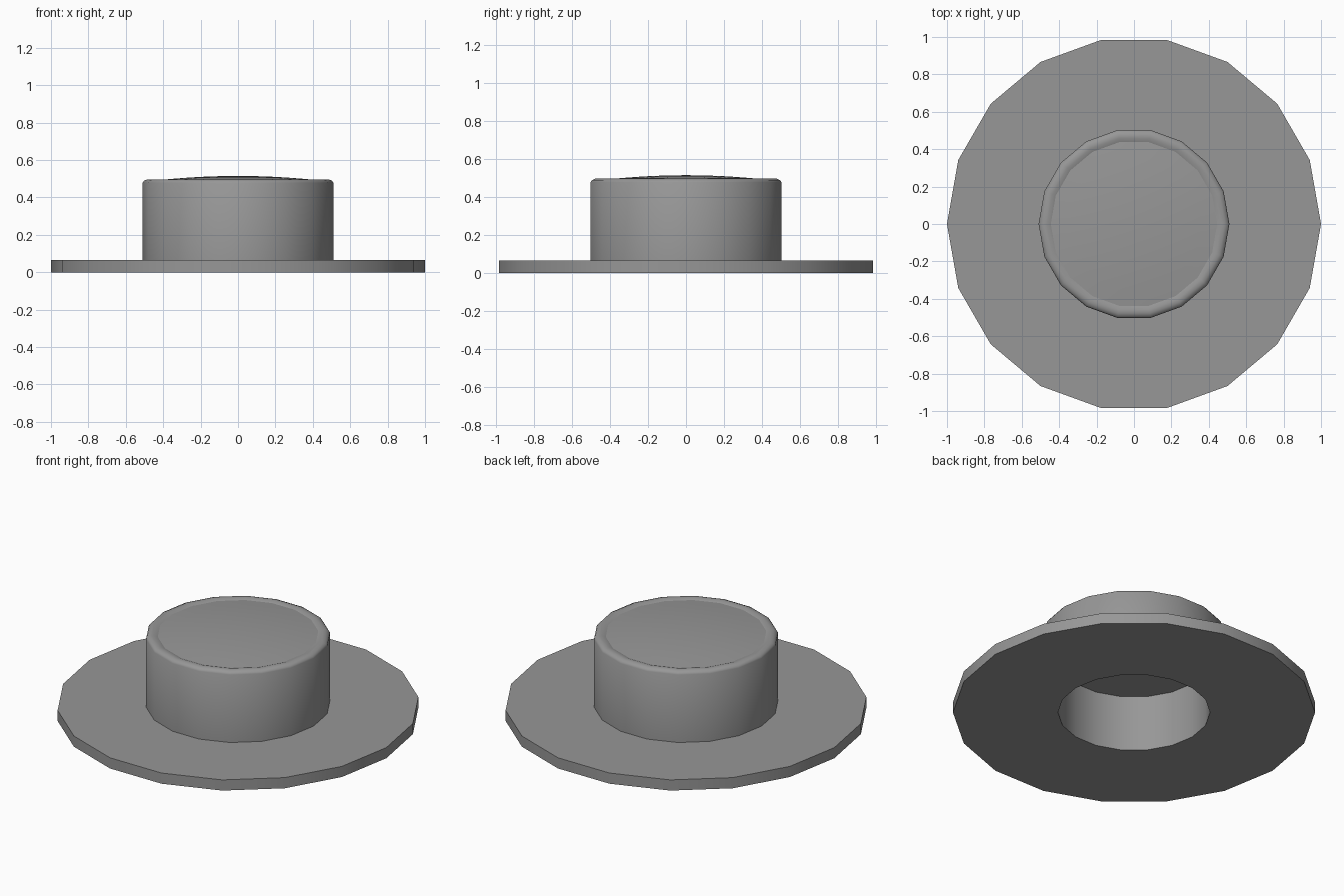
import bpy, bmesh, math

cube = bpy.data.objects.get("Cube")
if cube:
    bpy.data.objects.remove(cube, do_unlink=True)

SIDES = 18
CROWN = 0.51
HOLE = 0.42
BRIM_TOP = 0.065
CEILING = 0.34

grey = bpy.data.materials.new("mid grey")
grey.use_nodes = True
colour = (0.31, 0.31, 0.31, 1)
grey.diffuse_color = colour
grey.node_tree.nodes["Principled BSDF"].inputs["Base Color"].default_value = colour


def lathe(name, profile):
    """Spin (radius, height) points, listed bottom-outside to top, about z."""
    bm = bmesh.new()
    rings = []
    for r, z in profile:
        count = SIDES if r > 0 else 1
        rings.append([bm.verts.new((r * math.cos(math.tau * i / SIDES),
                                    r * math.sin(math.tau * i / SIDES), z))
                      for i in range(count)])
    for low, high in zip(rings, rings[1:]):
        for i in range(SIDES):
            j = (i + 1) % SIDES
            if len(high) == 1:
                bm.faces.new((low[i], low[j], high[0]))
            else:
                bm.faces.new((low[i], low[j], high[j], high[i]))
    mesh = bpy.data.meshes.new(name)
    bm.to_mesh(mesh)
    bm.free()
    mesh.materials.append(grey)
    obj = bpy.data.objects.new(name, mesh)
    bpy.context.collection.objects.link(obj)
    bpy.ops.object.select_all(action='DESELECT')
    obj.select_set(True)
    bpy.context.view_layer.objects.active = obj
    bpy.ops.object.shade_smooth_by_angle(angle=math.radians(35))
    return obj


# Flat brim, open in the middle
lathe("brim", [(HOLE, 0), (1, 0), (1, BRIM_TOP), (CROWN, BRIM_TOP)])

# Crown wall with a rounded rim
lathe("crown", [(CROWN, BRIM_TOP), (CROWN, 0.478), (0.503, 0.489),
                (0.485, 0.497), (0.465, 0.497), (0.445, 0.49)])

# Shallow domed top, a parabola of revolution
edge, peak, rise = 0.445, 0.515, 0.025
steps = 5
lathe("crown_top", [(edge * (1 - k / steps), peak - rise * (1 - k / steps) ** 2)
                    for k in range(steps + 1)])

# Inner wall and flat ceiling of the hollow, facing inwards
lining = lathe("crown_lining", [(HOLE, 0), (HOLE, CEILING), (0, CEILING)])
lining.data.flip_normals()
